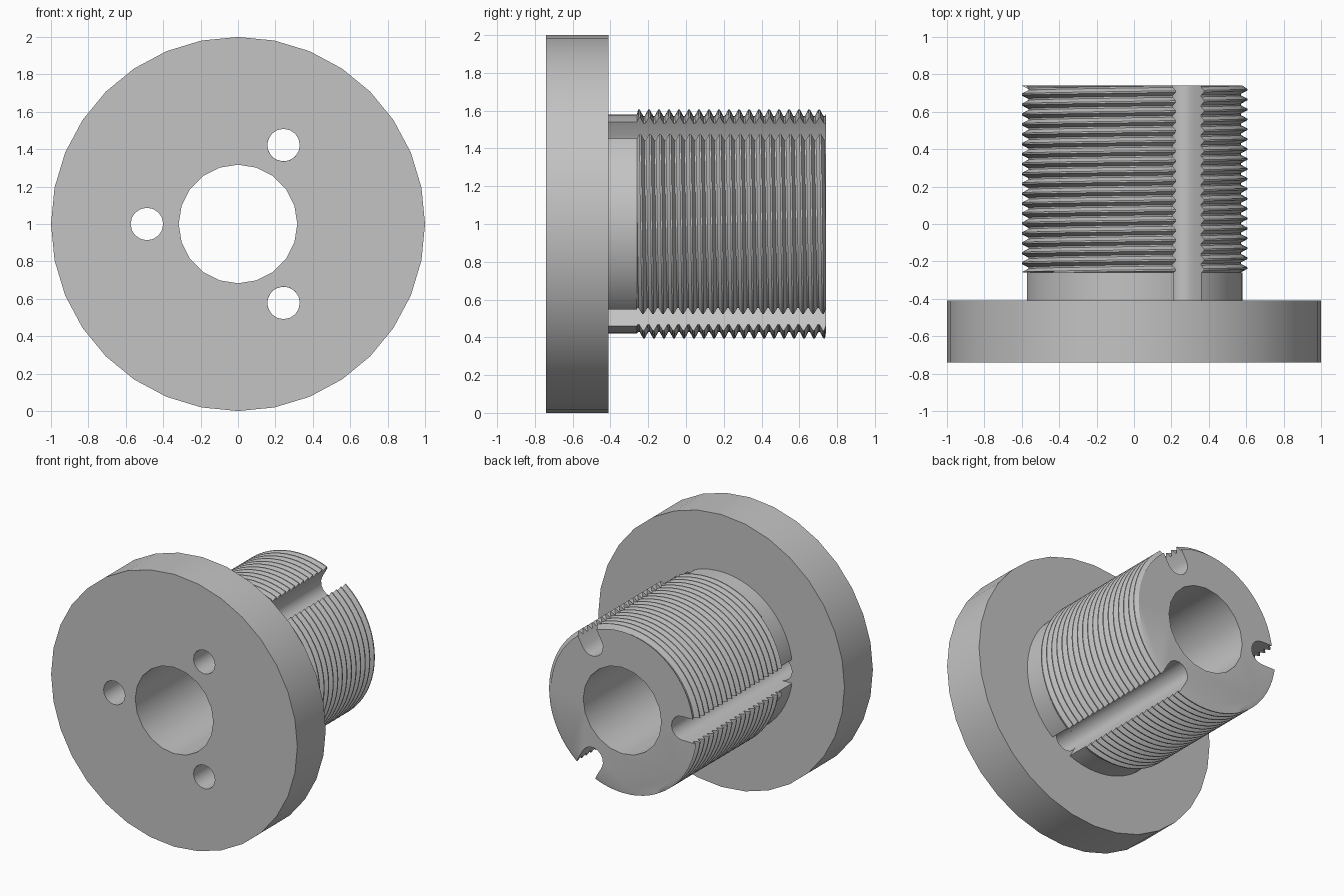
import bpy, bmesh, math
from math import sin, cos, pi, tau

cube = bpy.data.objects.get("Cube")
if cube:
    bpy.data.objects.remove(cube)

FLANGE_FRONT, FLANGE_BACK = -0.74, -0.41
THREAD_START, END = -0.26, 0.74
NECK_R, CREST_R, ROOT_R = 0.58, 0.606, 0.572
PITCH, CREST_Y, COLS = 0.053, -0.249, 64
BORE_R, HOLE_R, HOLE_DIST = 0.317, 0.087, 0.487

steel = bpy.data.materials.new("plain grey")
steel.use_nodes = True
grey = (0.55, 0.55, 0.55, 1)
steel.diffuse_color = grey
steel.node_tree.nodes["Principled BSDF"].inputs["Base Color"].default_value = grey


def finish(name, bm):
    bmesh.ops.recalc_face_normals(bm, faces=bm.faces[:])
    mesh = bpy.data.meshes.new(name)
    bm.to_mesh(mesh)
    bm.free()
    mesh.materials.append(steel)
    obj = bpy.data.objects.new(name, mesh)
    bpy.context.scene.collection.objects.link(obj)
    return obj


def prism(name, outline, y0, y1):
    """Extrude an (x, z) outline along y."""
    bm = bmesh.new()
    face = bm.faces.new([bm.verts.new((x, y0, z)) for x, z in outline])
    new = bmesh.ops.extrude_face_region(bm, geom=[face])["geom"]
    verts = [v for v in new if isinstance(v, bmesh.types.BMVert)]
    bmesh.ops.translate(bm, verts=verts, vec=(0, y1 - y0, 0))
    return finish(name, bm)


def circle(radius, sides, x=0, z=1):
    return [(x + radius * cos(tau * i / sides), z + radius * sin(tau * i / sides))
            for i in range(sides)]


def slot_outline(angle):
    """Round-bottomed channel, open towards the outside."""
    local = [(HOLE_DIST + HOLE_R * cos(a), HOLE_R * sin(a))
             for a in (pi / 2 + pi * i / 8 for i in range(9))]
    local += [(0.75, -HOLE_R), (0.75, HOLE_R)]
    c, s = cos(angle), sin(angle)
    return [(u * c - v * s, 1 + u * s + v * c) for u, v in local]


def threaded_sleeve():
    """Plain neck followed by a right-handed helical thread."""
    phases = (0.08, 0.42, 0.58, 0.92)
    radii = (CREST_R, ROOT_R, ROOT_R, CREST_R)
    turns = math.ceil((END - THREAD_START) / PITCH) + 4
    bm = bmesh.new()
    columns = []
    for i in range(COLS):
        t = tau * i / COLS
        rings = [(FLANGE_BACK - 0.02, NECK_R)]
        for turn in range(-3, turns):
            for phase, radius in zip(phases, radii):
                y = CREST_Y + PITCH * (turn + phase + t / tau)
                if y <= THREAD_START or y >= END:
                    y, radius = min(max(y, THREAD_START), END), NECK_R
                rings.append((y, radius))
        columns.append([bm.verts.new((r * sin(t), y, 1 + r * cos(t))) for y, r in rings])
    last = len(columns[0]) - 1
    for i, col in enumerate(columns):
        nxt = columns[(i + 1) % COLS]
        # The helix advances one full turn of rings across the seam
        shift = len(phases) if i == COLS - 1 else 0
        for k in range(last):
            a = min(k + shift, last) if k else 0
            b = min(k + 1 + shift, last)
            if a != b:
                bm.faces.new((col[k], col[k + 1], nxt[b], nxt[a]))
            else:
                bm.faces.new((col[k], col[k + 1], nxt[a]))
    bm.faces.new([c[0] for c in columns])
    bm.faces.new([c[last] for c in columns])
    bmesh.ops.remove_doubles(bm, verts=bm.verts[:], dist=0.00001)
    return finish("threaded_sleeve", bm)


def cut(obj, cutters):
    bpy.context.view_layer.objects.active = obj
    for cutter in cutters:
        mod = obj.modifiers.new("cut", 'BOOLEAN')
        mod.operation, mod.solver, mod.object = 'DIFFERENCE', 'EXACT', cutter
        bpy.ops.object.modifier_apply(modifier=mod.name)


# Main parts
flange = prism("flange", circle(1, 32), FLANGE_FRONT, FLANGE_BACK)
sleeve = threaded_sleeve()

# Cutters: centre bore, three bolt holes and their matching channels
angles = [pi / 3, pi, -pi / 3]
bore = prism("bore_cutter", circle(BORE_R, 20), -1, 1)
holes = [prism("hole_cutter", circle(HOLE_R, 16, HOLE_DIST * cos(a), 1 + HOLE_DIST * sin(a)), -1, 0)
         for a in angles]
slots = [prism("slot_cutter", slot_outline(a), -0.6, 1) for a in angles]
cut(flange, [bore] + holes)
cut(sleeve, [bore] + slots)
for cutter in [bore] + holes + slots:
    bpy.data.objects.remove(cutter)

# Smooth curved walls, keep edges crisp
for obj in (flange, sleeve):
    bpy.ops.object.select_all(action='DESELECT')
    obj.select_set(True)
    bpy.context.view_layer.objects.active = obj
    bpy.ops.object.shade_smooth_by_angle(angle=math.radians(30))
